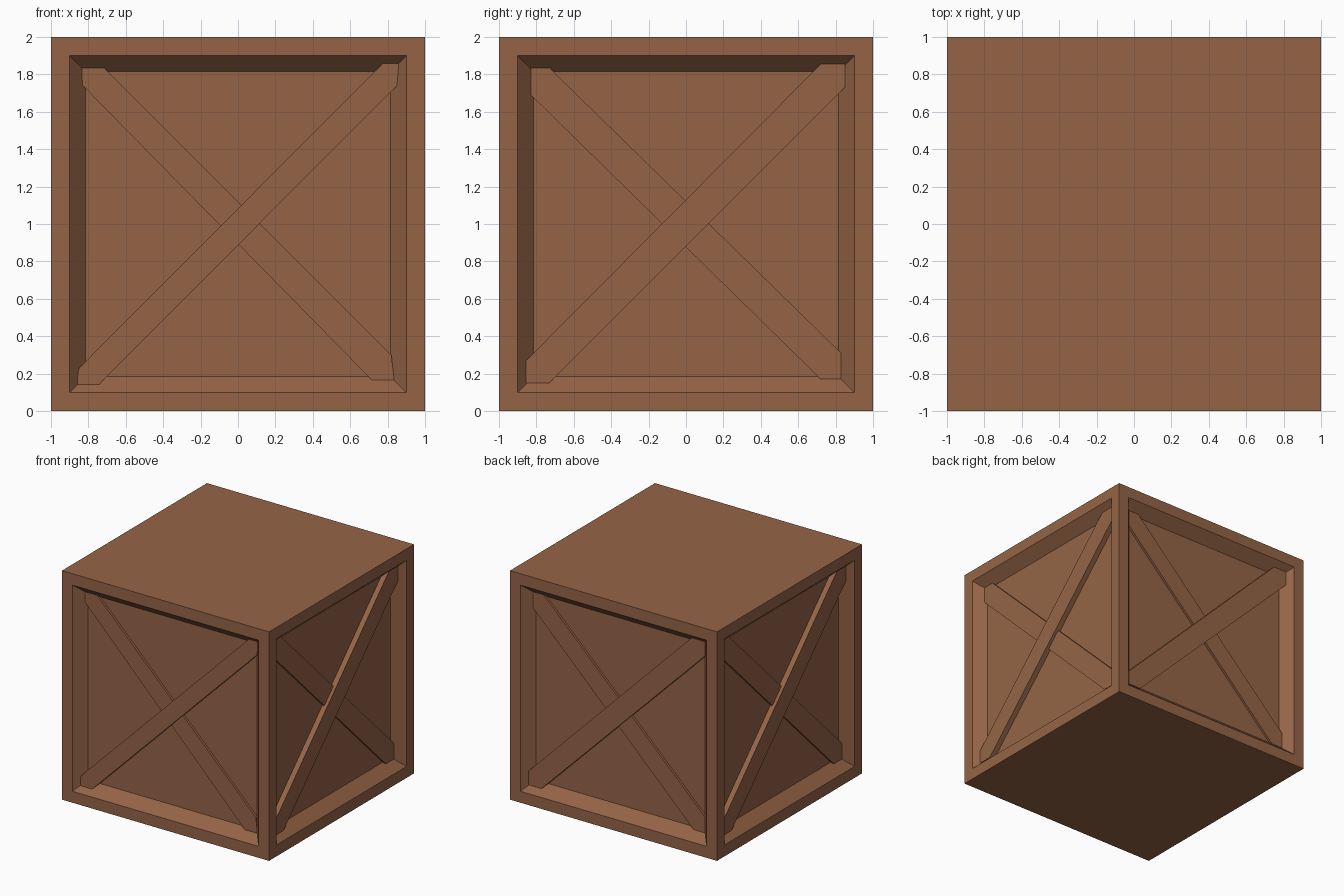
import bpy, bmesh, math
from mathutils import Matrix

if "Cube" in bpy.data.objects:
    bpy.data.objects.remove(bpy.data.objects["Cube"])

wood = bpy.data.materials.new("brown wood")
wood.diffuse_color = (0.30, 0.127, 0.062, 1)
wood.use_nodes = True
wood.node_tree.nodes["Principled BSDF"].inputs["Base Color"].default_value = wood.diffuse_color

PANEL = 0.095  # depth of the recessed side panels


def finish(bm, name):
    bmesh.ops.recalc_face_normals(bm, faces=bm.faces)
    me = bpy.data.meshes.new(name)
    bm.to_mesh(me)
    bm.free()
    me.materials.append(wood)
    ob = bpy.data.objects.new(name, me)
    bpy.context.collection.objects.link(ob)
    return ob


# Crate body: cube whose four sides have a frame, a chamfered lip and a sunken panel
bm = bmesh.new()
bmesh.ops.create_cube(bm, size=2, matrix=Matrix.Translation((0, 0, 1)))
bm.normal_update()
sides = [f for f in bm.faces if abs(f.normal.z) < 0.5]
bmesh.ops.inset_individual(bm, faces=sides, thickness=0.1, use_even_offset=True)
bmesh.ops.inset_individual(bm, faces=sides, thickness=0.085, use_even_offset=True)
for f in sides:
    n = f.normal.copy()
    bmesh.ops.translate(bm, verts=f.verts, vec=-n * PANEL)
finish(bm, "crate_body")


# Brace: outline seen from outside (across, up), its front at the given depth,
# running back into the panel, turned to one of the four sides
def brace(name, outline, depth, side):
    bm = bmesh.new()
    front = bm.faces.new([bm.verts.new((u, depth - 1, z)) for u, z in outline])
    ext = bmesh.ops.extrude_face_region(bm, geom=[front], use_keep_orig=True)
    moved = [v for v in ext["geom"] if isinstance(v, bmesh.types.BMVert)]
    bmesh.ops.translate(bm, verts=moved, vec=(0, PANEL + 0.01 - depth, 0))
    bmesh.ops.rotate(bm, verts=bm.verts, cent=(0, 0, 0),
                     matrix=Matrix.Rotation(side * math.pi / 2, 3, 'Z'))
    finish(bm, name)


# The front braces sit slightly askew, the other three sides share one pattern
front_rising = [(-0.85, 0.23), (-0.865, 0.14), (-0.75, 0.135),
                (0.85, 1.74), (0.86, 1.865), (0.785, 1.87)]
front_falling = [(-0.83, 1.74), (-0.84, 1.84), (-0.73, 1.85),
                 (0.82, 0.30), (0.835, 0.165), (0.73, 0.15)]
rising = [(-0.855, 0.27), (-0.855, 0.15), (-0.73, 0.15),
          (0.85, 1.73), (0.85, 1.855), (0.72, 1.855)]
falling = [(-0.83, 1.69), (-0.83, 1.835), (-0.73, 1.835),
           (0.83, 0.31), (0.83, 0.17), (0.72, 0.17)]

for side, label in enumerate(("front", "right", "back", "left")):
    up, down = (front_rising, front_falling) if side == 0 else (rising, falling)
    brace(label + "_rising_brace", up, 0.048, side)
    brace(label + "_falling_brace", down, 0.075, side)
